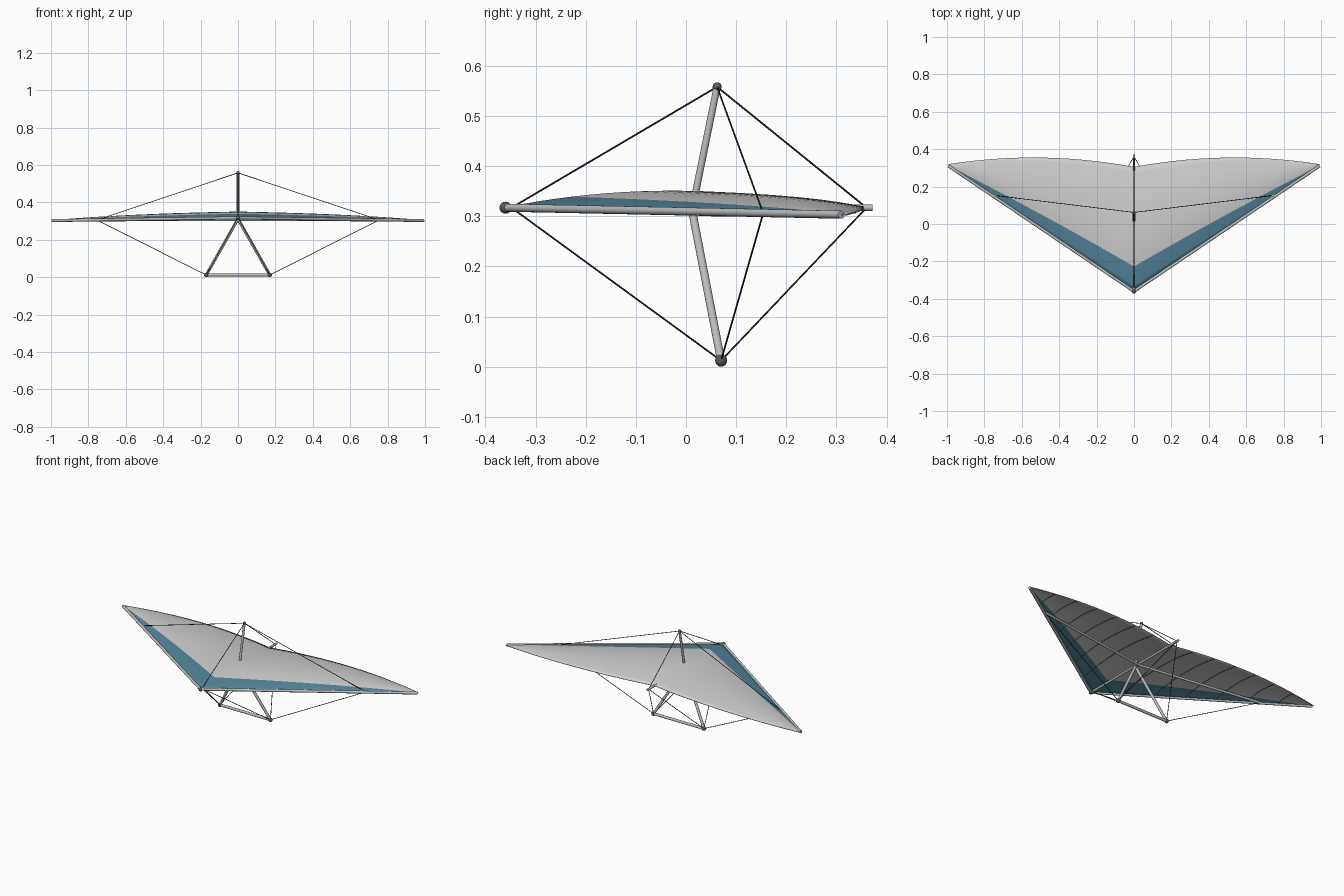
import bpy, bmesh, math
from mathutils import Vector, Matrix

if "Cube" in bpy.data.objects:
    bpy.data.objects.remove(bpy.data.objects["Cube"])


def material(name, r, g, b):
    m = bpy.data.materials.new(name)
    m.diffuse_color = (r, g, b, 1)
    m.use_nodes = True
    m.node_tree.nodes["Principled BSDF"].inputs["Base Color"].default_value = m.diffuse_color
    return m


SAIL = material("pale grey sail", 0.62, 0.62, 0.62)
BLUE = material("teal blue panel", 0.085, 0.24, 0.33)
ALLOY = material("aluminium tube", 0.50, 0.51, 0.51)
WIRE = material("dark wire", 0.03, 0.03, 0.035)
FITTING = material("dark fitting", 0.10, 0.105, 0.11)


def finish(name, bm, *mats):
    me = bpy.data.meshes.new(name)
    bm.to_mesh(me)
    bm.free()
    ob = bpy.data.objects.new(name, me)
    bpy.context.collection.objects.link(ob)
    for m in mats:
        me.materials.append(m)
    bpy.context.view_layer.objects.active = ob
    ob.select_set(True)
    bpy.ops.object.shade_smooth_by_angle(angle=math.radians(40))
    ob.select_set(False)
    return ob


def tube(name, points, radius, mat, sides=16):
    """Straight tube segments through a list of points."""
    bm = bmesh.new()
    for a, b in zip(points, points[1:]):
        a, b = Vector(a), Vector(b)
        rot = (b - a).to_track_quat('Z', 'Y').to_matrix().to_4x4()
        bmesh.ops.create_cone(bm, cap_ends=True, segments=sides, radius1=radius, radius2=radius,
                              depth=(b - a).length, matrix=Matrix.Translation((a + b) / 2) @ rot)
    return finish(name, bm, mat)


def ball(name, centre, radius):
    bm = bmesh.new()
    bmesh.ops.create_uvsphere(bm, u_segments=16, v_segments=10, radius=radius,
                              matrix=Matrix.Translation(centre))
    return finish(name, bm, FITTING)


def sail_point(s, t):
    """s = span -1..1, t = chord position 0 (leading) to 1 (trailing)."""
    a = abs(s)
    lead = -0.36 + 0.67 * a
    trail = 0.305 + 0.185 * a - 0.17 * a * a
    chord = trail - lead
    z = 0.318 - 0.014 * a
    z += 0.033 * (chord / 0.665) ** 0.8 * 4 * t * (1 - t)
    z += 0.008 * t * math.sin(math.pi * a)
    return Vector((0.992 * s, lead + chord * t, z))


# sail: cambered sheet with a coloured front band
N, M = 48, 20
bm = bmesh.new()
grid = [[bm.verts.new(sail_point(-1 + 2 * i / N, j / M)) for j in range(M + 1)] for i in range(N + 1)]
for i in range(N):
    for j in range(M):
        f = bm.faces.new((grid[i][j], grid[i + 1][j], grid[i + 1][j + 1], grid[i][j + 1]))
        f.material_index = 1 if j < M // 5 else 0
sail = finish("sail", bm, SAIL, BLUE)
solid = sail.modifiers.new("thickness", 'SOLIDIFY')
solid.thickness = 0.003
solid.offset = -1

# main joints
nose = Vector((0, -0.360, 0.317))
tail = Vector((0, 0.372, 0.317))
hub = Vector((0, 0.012, 0.312))
mast_top = Vector((0, 0.062, 0.558))

# keel, king post and base bar
tube("keel", [nose, tail], 0.0065, ALLOY)
tube("king_post", [hub, mast_top], 0.007, ALLOY)
tube("base_bar", [(-0.17, 0.07, 0.012), (0.17, 0.07, 0.012)], 0.008, ALLOY)
ball("nose_fitting", nose, 0.012)
ball("mast_cap", mast_top, 0.009)
ball("hub_fitting", hub, 0.010)

# upper and lower fore-and-aft wires on the king post
nose_eye = nose + Vector((0, 0.012, 0))
tail_eye = tail + Vector((0, -0.012, 0))
tube("upper_front_wire", [mast_top, nose_eye], 0.0018, WIRE, 8)
tube("upper_rear_wire", [mast_top, tail_eye], 0.0018, WIRE, 8)

# parts repeated on both sides
for side, tag in ((-1, "left"), (1, "right")):
    tip = Vector((side * 0.992, 0.31, 0.303))
    corner = Vector((side * 0.17, 0.07, 0.012))
    joint = Vector((side * 0.755, 0.154, 0.306))
    tube(tag + "_leading_edge", [nose, tip], 0.008, ALLOY)
    tube(tag + "_cross_bar", [(0, 0.045, 0.307), joint], 0.007, ALLOY)
    tube(tag + "_upright", [hub, corner], 0.008, ALLOY)
    ball(tag + "_corner_fitting", corner, 0.012)
    for label, a, b in (("upper_side", mast_top, joint), ("lower_side", corner, joint),
                        ("lower_front", corner, nose_eye), ("lower_rear", corner, tail_eye)):
        tube(f"{tag}_{label}_wire", [a, b], 0.0018, WIRE, 8)
    # battens under the sail
    for k in range(1, 7):
        pts = [sail_point(side * 0.14 * k, 0.04 + 0.95 * j / 10) - Vector((0, 0, 0.003))
               for j in range(11)]
        tube(f"{tag}_batten_{k}", pts, 0.002, FITTING, 8)
